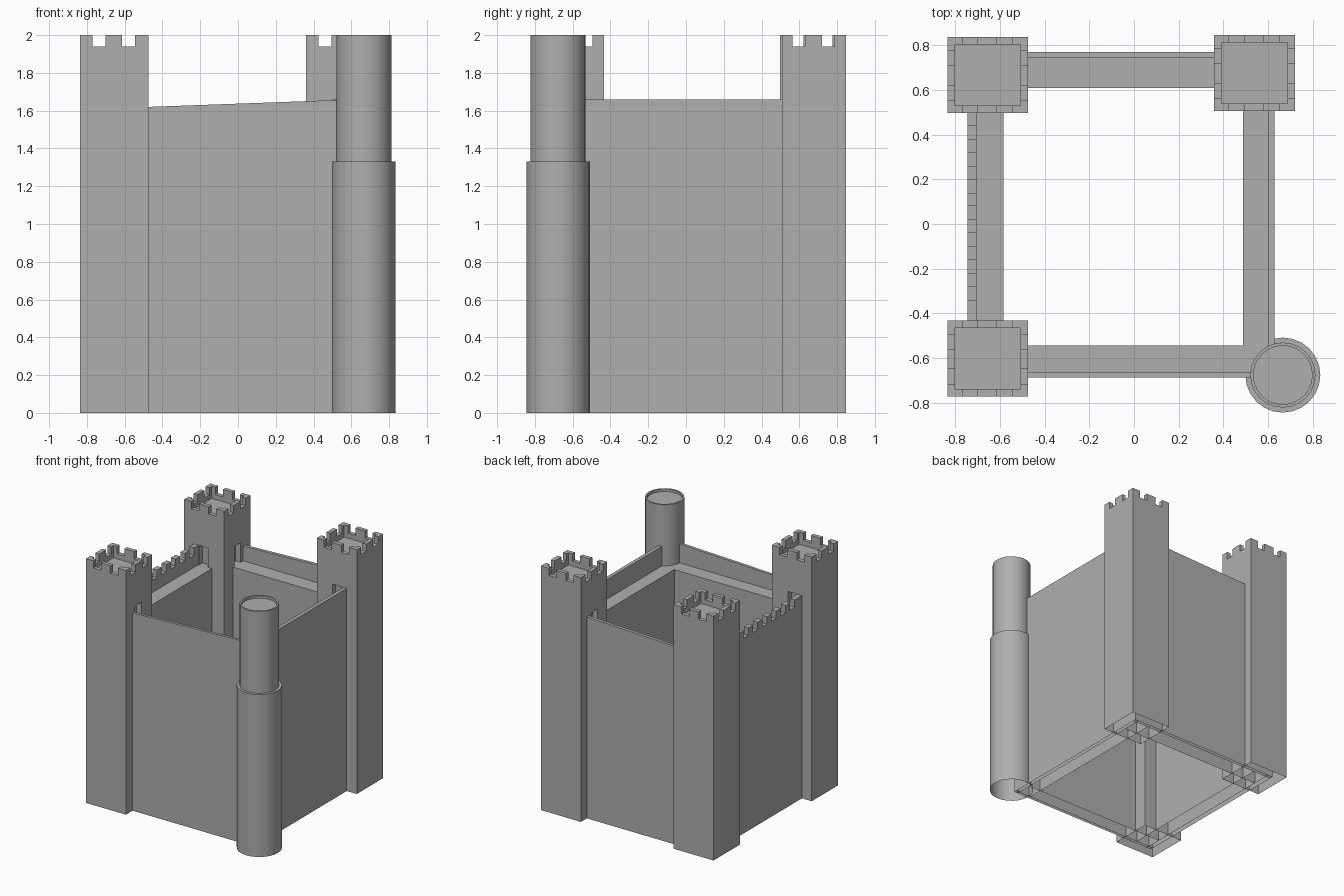
import bpy, bmesh

if "Cube" in bpy.data.objects:
    bpy.data.objects.remove(bpy.data.objects["Cube"])

GREY = bpy.data.materials.new("stone_grey")
GREY.diffuse_color = (0.43, 0.43, 0.43, 1)
GREY.use_nodes = True
GREY.node_tree.nodes["Principled BSDF"].inputs["Base Color"].default_value = GREY.diffuse_color

def box(name, x0, x1, y0, y1, z0, z1, z1r=None):
    """Box; the top runs from z1 at x0 to z1r at x1."""
    z1r = z1 if z1r is None else z1r
    bm = bmesh.new()
    bmesh.ops.create_cube(bm, size=1)
    for v in bm.verts:
        right = v.co.x > 0
        top = z1r if right else z1
        v.co = (x1 if right else x0, y1 if v.co.y > 0 else y0, top if v.co.z > 0 else z0)
    me = bpy.data.meshes.new(name)
    bm.to_mesh(me)
    bm.free()
    me.materials.append(GREY)
    ob = bpy.data.objects.new(name, me)
    bpy.context.collection.objects.link(ob)
    return ob

def cut(ob, boxes):
    """Subtract boxes from an object and bake the result."""
    cutters = [box("cutter", *b) for b in boxes]
    for c in cutters:
        c.hide_render = True
        m = ob.modifiers.new("cut", 'BOOLEAN')
        m.operation, m.solver, m.object = 'DIFFERENCE', 'EXACT', c
    dg = bpy.context.evaluated_depsgraph_get()
    me = bpy.data.meshes.new_from_object(ob.evaluated_get(dg))
    ob.modifiers.clear()
    ob.data = me
    for c in cutters:
        bpy.data.objects.remove(c)

def open_bottom(ob):
    """Remove the faces lying on the ground: the parts are open shells."""
    bm = bmesh.new()
    bm.from_mesh(ob.data)
    low = [f for f in bm.faces if all(v.co.z < 1e-4 for v in f.verts)]
    bmesh.ops.delete(bm, geom=low, context='FACES')
    bm.to_mesh(ob.data)
    bm.free()

WALK, TOP, NOTCH = 1.5, 1.66, 0.06

# square towers: sunken deck, battlements and doorways
def square_tower(name, cx, cy, doors):
    hx, hy, t = 0.181, 0.17, 0.034
    ob = box(name, cx - hx, cx + hx, cy - hy, cy + hy, 0, 2)
    ix, iy = hx - t, hy - t
    cuts = [(cx - ix, cx + ix, cy - iy, cy + iy, 1.90, 2.1)]
    for sx in (-1, 1):
        for o in (-0.08, 0.075):
            x0, x1 = sorted((cx + sx * (ix - 0.01), cx + sx * 0.3))
            y0, y1 = sorted((cy + sx * (iy - 0.01), cy + sx * 0.3))
            cuts.append((cx + o - 0.034, cx + o + 0.034, y0, y1, 2 - NOTCH, 2.2))
            cuts.append((x0, x1, cy + o - 0.033, cy + o + 0.033, 2 - NOTCH, 2.2))
    cut(ob, cuts + doors)
    return ob

parts = [
    square_tower("tower_back_left", -0.655, 0.668,
                 [(-0.70, -0.62, 0.45, 0.54, WALK, TOP), (-0.52, -0.45, 0.63, 0.71, WALK, TOP)]),
    square_tower("tower_front_left", -0.655, -0.603,
                 [(-0.70, -0.62, -0.48, -0.41, WALK, TOP), (-0.52, -0.45, -0.655, -0.57, WALK, TOP)]),
    square_tower("tower_back_right", 0.540, 0.677,
                 [(0.50, 0.58, 0.46, 0.55, WALK, TOP), (0.34, 0.40, 0.63, 0.71, WALK, TOP)])]

# wall walks, a closed ring running into the towers
parts += [
    box("walk_front", -0.706, 0.60, -0.664, -0.545, 0, WALK),
    box("walk_back", -0.706, 0.60, 0.61, 0.744, 0, WALK),
    box("walk_left", -0.706, -0.585, -0.664, 0.744, 0, WALK),
    box("walk_right", 0.488, 0.60, -0.664, 0.744, 0, WALK)]

# outer wall faces with parapets; front and back rise to the right
left = box("wall_left", -0.747, -0.706, -0.687, 0.771, 0, TOP)
cut(left, [(-0.8, -0.65, y - 0.03, y + 0.03, TOP - NOTCH, 1.8)
           for y in (0.41 - 0.12 * k for k in range(7))])
parts += [
    left,
    box("wall_front", -0.747, 0.63, -0.687, -0.664, 0, 1.61, TOP),
    box("wall_back", -0.747, 0.63, 0.744, 0.771, 0, 1.61, TOP),
    box("wall_right", 0.60, 0.63, -0.687, 0.771, 0, TOP)]
for p in parts:
    open_bottom(p)

# round tower: one turned profile with a step and a shallow sunken top
profile = [(0.168, 0), (0.168, 1.33), (0.146, 1.33), (0.146, 2),
           (0.132, 2), (0.132, 1.98), (0, 1.98)]
bm = bmesh.new()
vs = [bm.verts.new((r, 0, z)) for r, z in profile]
es = [bm.edges.new(p) for p in zip(vs, vs[1:])]
bmesh.ops.spin(bm, geom=vs + es, cent=(0, 0, 0), axis=(0, 0, 1),
               angle=6.283185307, steps=24, use_merge=True)
bmesh.ops.remove_doubles(bm, verts=bm.verts, dist=1e-4)
bmesh.ops.recalc_face_normals(bm, faces=bm.faces)
if max(bm.faces, key=lambda f: f.calc_center_median().z).normal.z < 0:
    bmesh.ops.reverse_faces(bm, faces=bm.faces)
me = bpy.data.meshes.new("round_tower")
bm.to_mesh(me)
bm.free()
me.materials.append(GREY)
tower = bpy.data.objects.new("round_tower", me)
tower.location = (0.667, -0.677, 0)
bpy.context.collection.objects.link(tower)
bpy.ops.object.select_all(action='DESELECT')
tower.select_set(True)
bpy.context.view_layer.objects.active = tower
bpy.ops.object.shade_smooth_by_angle(angle=0.6)
